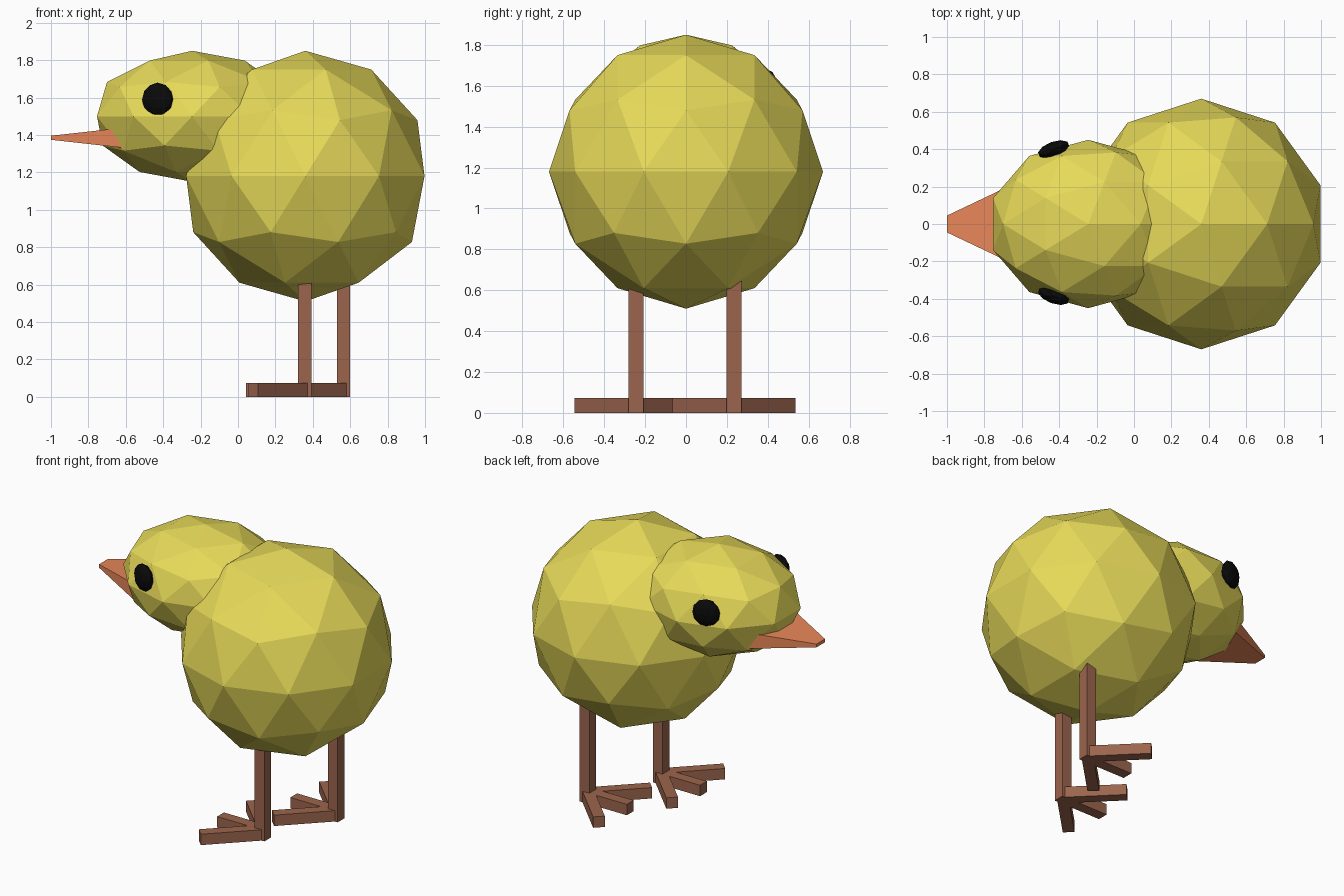
import bpy, bmesh
from math import radians
from mathutils import Matrix, Vector

if "Cube" in bpy.data.objects:
    bpy.data.objects.remove(bpy.data.objects["Cube"])


def material(name, rgb):
    m = bpy.data.materials.new(name)
    m.use_nodes = True
    m.diffuse_color = (*rgb, 1)
    bsdf = next(n for n in m.node_tree.nodes if n.type == 'BSDF_PRINCIPLED')
    bsdf.inputs["Base Color"].default_value = (*rgb, 1)
    return m


yellow = material("yellow_down", (0.8, 0.7, 0.1))
orange = material("orange_beak", (0.8, 0.24, 0.1))
brown = material("brown_legs", (0.33, 0.13, 0.075))
black = material("black_eyes", (0.003, 0.003, 0.003))


def finish(name, bm, mat):
    bmesh.ops.recalc_face_normals(bm, faces=bm.faces)
    mesh = bpy.data.meshes.new(name)
    bm.to_mesh(mesh)
    bm.free()
    mesh.materials.append(mat)
    obj = bpy.data.objects.new(name, mesh)
    bpy.context.collection.objects.link(obj)
    return obj


def ball(name, centre, radii, mat, turn=0):
    """Faceted ellipsoid, turned about z."""
    bm = bmesh.new()
    place = (Matrix.Translation(centre) @ Matrix.Rotation(radians(turn), 4, 'Z')
             @ Matrix.Diagonal((*radii, 1)))
    bmesh.ops.create_icosphere(bm, subdivisions=2, radius=1, matrix=place)
    return finish(name, bm, mat)


def add_box(bm, low, high, place=Matrix()):
    low, high = Vector(low), Vector(high)
    size = Matrix.Diagonal((*(high - low), 1))
    bmesh.ops.create_cube(bm, size=1, matrix=place @ Matrix.Translation((low + high) / 2) @ size)


# Body and head
ball("body", (0.36, 0, 1.18), (0.67, 0.67, 0.67), yellow)
ball("head", (-0.245, 0, 1.5), (0.535, 0.45, 0.35), yellow)

# Eyes, flattened and following the curve of the head
ball("eye_front_side", (-0.43, -0.385, 1.59), (0.088, 0.04, 0.09), black, -20)
ball("eye_back_side", (-0.43, 0.4, 1.59), (0.088, 0.04, 0.09), black, 20)

# Beak: a tapered block sunk into the head
bm = bmesh.new()
bmesh.ops.create_cube(bm, size=2)
for v in bm.verts:
    side, up = v.co.y, v.co.z
    if v.co.x < 0:
        v.co = (-1, 0.045 * side, 1.385 + 0.011 * up)
    else:
        v.co = (-0.6, 0.235 * side, 1.385 + 0.055 * up)
finish("beak", bm, orange)

# Legs and three-toed feet
H = 0.036
for side, x, y in (("front_side", 0.357, -0.245), ("back_side", 0.564, 0.235)):
    bm = bmesh.new()
    add_box(bm, (x - H, y - H, 0), (x + H, y + H, 0.85))
    finish("leg_" + side, bm, brown)
    bm = bmesh.new()
    for angle, length in ((-45, 0.39), (0, 0.315), (45, 0.39)):
        place = Matrix.Translation((x, y, 0)) @ Matrix.Rotation(radians(angle), 4, 'Z')
        add_box(bm, (-length, -H, 0), (0, H, 0.073), place)
    finish("foot_" + side, bm, brown)
